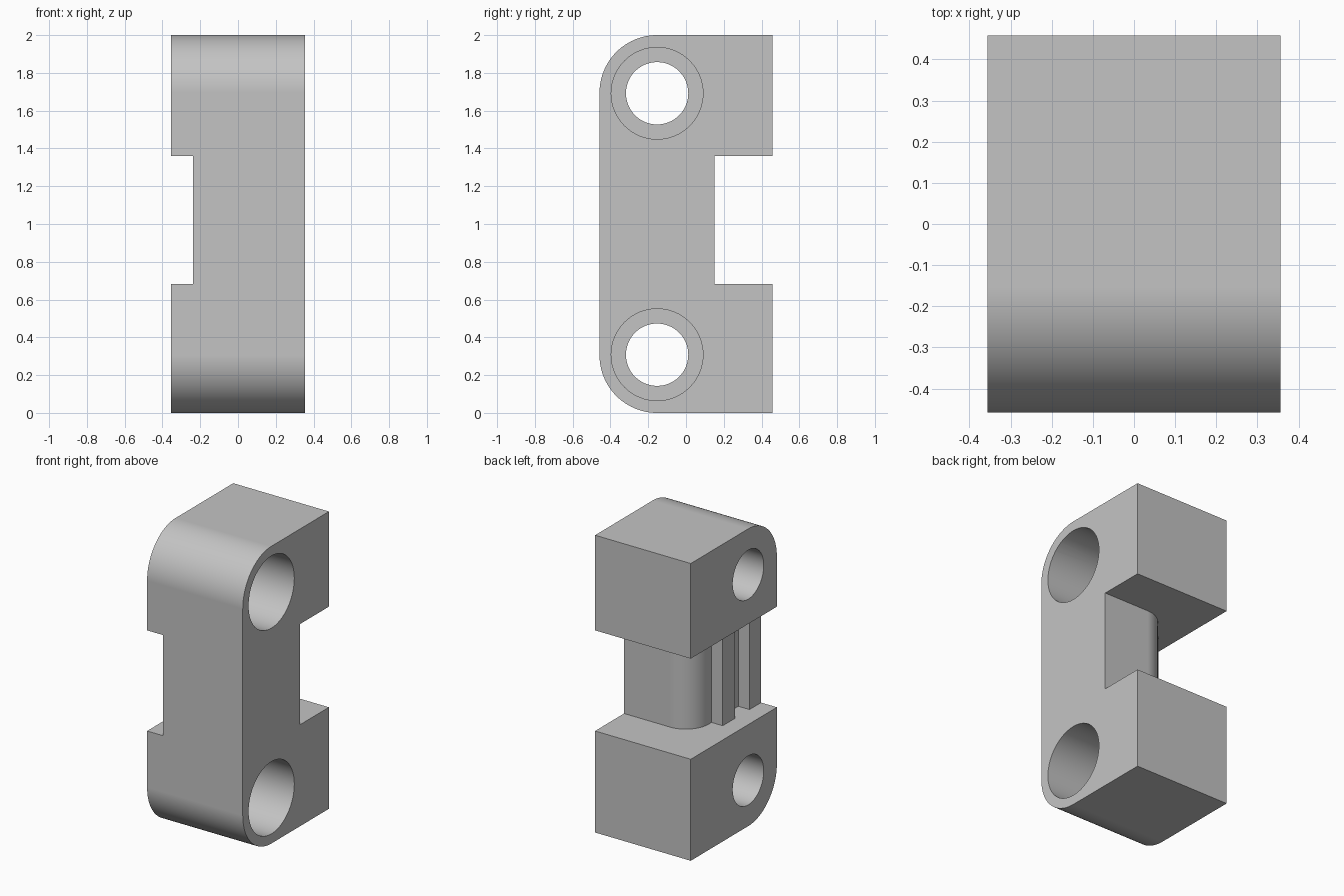
import bpy, bmesh, math
from mathutils import Vector

cube = bpy.data.objects.get("Cube")
if cube:
    bpy.data.objects.remove(cube, do_unlink=True)

grey = bpy.data.materials.new("plain grey")
grey.use_nodes = True
colour = (0.55, 0.55, 0.55, 1)
grey.diffuse_color = colour
grey.node_tree.nodes["Principled BSDF"].inputs["Base Color"].default_value = colour

HALF_W, HALF_D, HEIGHT = 0.356, 0.458, 2.0
CORNER = 0.305
AXIS_Y = CORNER - HALF_D
HOLE_Z = (0.308, HEIGHT - 0.308)


def arc(cu, cv, radius, start, end, steps=24):
    """Points on an arc, angles in degrees."""
    angles = [math.radians(start + (end - start) * i / steps) for i in range(steps + 1)]
    return [(cu + radius * math.cos(a), cv + radius * math.sin(a)) for a in angles]


def extrude(name, points, axis, low, high):
    """Prism from a profile: in (y, z) along x, or in (x, y) along z."""
    bm = bmesh.new()
    place = (lambda p: (low, *p)) if axis == "x" else (lambda p: (*p, low))
    face = bm.faces.new([bm.verts.new(place(p)) for p in points])
    grown = bmesh.ops.extrude_face_region(bm, geom=[face])
    step = Vector((high - low, 0, 0)) if axis == "x" else Vector((0, 0, high - low))
    verts = [v for v in grown["geom"] if isinstance(v, bmesh.types.BMVert)]
    bmesh.ops.translate(bm, verts=verts, vec=step)
    bmesh.ops.recalc_face_normals(bm, faces=bm.faces)
    mesh = bpy.data.meshes.new(name)
    bm.to_mesh(mesh)
    bm.free()
    mesh.materials.append(grey)
    obj = bpy.data.objects.new(name, mesh)
    bpy.context.collection.objects.link(obj)
    return obj


# Block with two rounded front edges
side = [(HALF_D, 0), (HALF_D, HEIGHT)]
side += arc(AXIS_Y, HEIGHT - CORNER, CORNER, 90, 180)
side += arc(AXIS_Y, CORNER, CORNER, 180, 270)
body = extrude("bracket_body", side, "x", -HALF_W, HALF_W)

# Waist relief: flat back, rounded corner and two ribs on one side
WALL, RIB = -0.155, -0.238
plan = [(0.5, 0.15)] + arc(0.015, -0.02, 0.17, 90, 180)
plan += [(WALL, -0.05), (RIB, -0.05), (RIB, -0.18), (WALL, -0.18),
         (WALL, -0.335), (RIB, -0.335), (RIB, -0.6),
         (-0.5, -0.6), (-0.5, 0.6), (0.5, 0.6)]
cutters = [extrude("waist_cutter", plan, "z", 0.683, 1.36)]

# Stepped bolt holes
for z in HOLE_Z:
    for name, radius, low in (("bolt_hole_cutter", 0.165, -0.5),
                              ("counterbore_cutter", 0.243, -0.06)):
        ring = arc(AXIS_Y, z, radius, 0, 360, 64)[:-1]
        cutters.append(extrude(name, ring, "x", low, 0.5))

bpy.ops.object.select_all(action="DESELECT")
bpy.context.view_layer.objects.active = body
body.select_set(True)
for cutter in cutters:
    cutter.hide_render = True
    cut = body.modifiers.new("cut", "BOOLEAN")
    cut.operation = "DIFFERENCE"
    cut.solver = "EXACT"
    cut.object = cutter
    bpy.ops.object.modifier_apply(modifier=cut.name)
    bpy.data.objects.remove(cutter, do_unlink=True)

# Smooth curves, crisp edges, flat faces kept flat
bpy.ops.object.shade_smooth_by_angle(angle=math.radians(30))
flat = body.modifiers.new("flat faces", "WEIGHTED_NORMAL")
flat.keep_sharp = True
